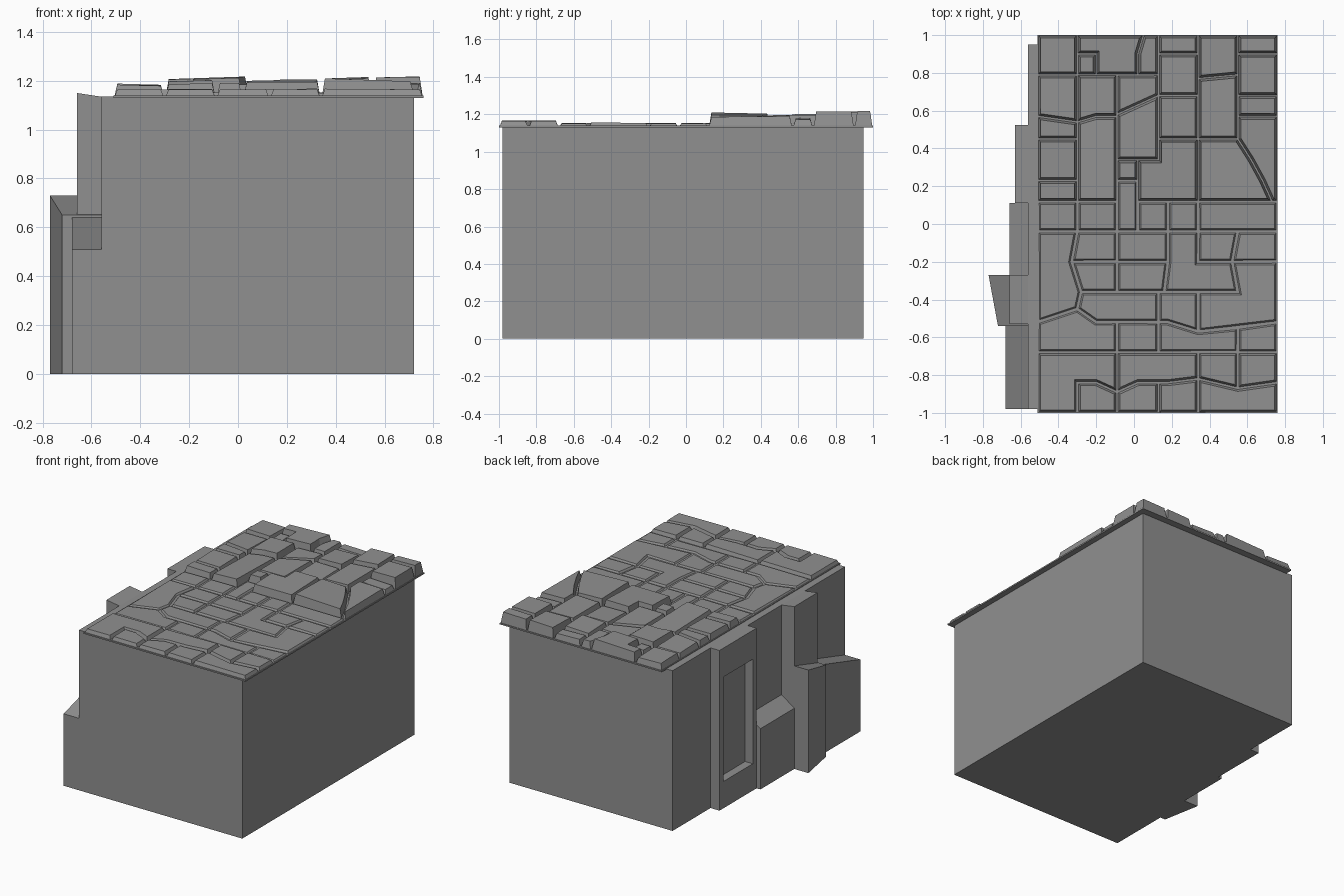
import bpy, bmesh, random
from mathutils import Vector

random.seed(4)
if "Cube" in bpy.data.objects:
    bpy.data.objects.remove(bpy.data.objects["Cube"])

stone = bpy.data.materials.new("grey_stone")
stone.use_nodes = True
GREY = (0.28, 0.28, 0.28, 1)
stone.diffuse_color = GREY
stone.node_tree.nodes["Principled BSDF"].inputs["Base Color"].default_value = GREY


def finish(bm, name):
    bmesh.ops.recalc_face_normals(bm, faces=bm.faces)
    mesh = bpy.data.meshes.new(name)
    bm.to_mesh(mesh)
    bm.free()
    mesh.materials.append(stone)
    obj = bpy.data.objects.new(name, mesh)
    bpy.context.collection.objects.link(obj)
    return obj


def add_prism(bm, bottom, top):
    """Close two matching rings of points into a solid."""
    low = [bm.verts.new(p) for p in bottom]
    high = [bm.verts.new(p) for p in top]
    bm.faces.new(low)
    bm.faces.new(high)
    for i in range(len(low)):
        j = (i + 1) % len(low)
        bm.faces.new((low[i], low[j], high[j], high[i]))


def block(name, corners, base=0.0):
    """Upright block; each corner is x, y, top height."""
    bm = bmesh.new()
    add_prism(bm, [(x, y, base) for x, y, z in corners], corners)
    return finish(bm, name)


def ledge(name, y0, y1, x0, x1, inner0, inner1, outer0, outer1):
    """Block against the right wall, from its back end y0 to front end y1."""
    return block(name, [(WALL, y0, inner0), (x0, y0, outer0), (x1, y1, outer1), (WALL, y1, inner1)])


# Main body
WALL, TOP = -0.56, 1.135
block("main_body", [(WALL, -0.98, TOP), (0.72, -0.98, TOP), (0.72, 0.95, TOP), (WALL, 0.95, TOP)])

# Buttresses and ledges of the right wall
ledge("middle_ledge", 0.11, -0.27, -0.66, -0.66, 0.5, 0.5, 0.43, 0.43)
ledge("tall_pillar", -0.27, -0.53, -0.66, -0.66, TOP, TOP, 1.15, 1.15)
ledge("tapered_buttress", -0.27, -0.54, -0.77, -0.72, 0.73, 0.65, 0.73, 0.65)
ledge("front_ledge", -0.54, -0.98, -0.68, -0.68, 0.64, 0.51, 0.64, 0.51)

# Wall panel with a sunken window
panel = ledge("window_panel", 0.525, 0.11, -0.63, -0.63, TOP, TOP, TOP, TOP)
bm = bmesh.new()
bm.from_mesh(panel.data)
outer = min(bm.faces, key=lambda f: f.calc_center_median().x)
bmesh.ops.inset_individual(bm, faces=[outer], thickness=0.06)
for v in outer.verts:
    v.co.z = 0.93 if v.co.z > 0.5 else 0.19
sunk = bmesh.ops.extrude_discrete_faces(bm, faces=[outer])["faces"][0]
for v in sunk.verts:
    v.co.x += 0.06
bm.to_mesh(panel.data)
bm.free()

# Bed under the paving
block("paving_bed", [(-0.51, -1, 1.14), (0.76, -1, 1.14), (0.76, 1, 1.14), (-0.51, 1, 1.14)], 1.13)

# Paving plan: every letter is one stone, rows run from back to front
PLAN = """
ABBBCDDEF
AGBBCHHEI
JKKLLHHMI
JKKNNOOMP
QRRNNOOMS
TRRNNUUVS
TRRWUUUVS
XRRYUUUVS
ZaaYbbcdd
effggghij
ekklllhhm
ennnnoomm
pppqqrrrs
tttuuuuvw
txxyyzz##
""".split()
XS = [-0.51, -0.3, -0.2, -0.09, 0.02, 0.13, 0.18, 0.34, 0.55, 0.76]
YS = [1, 0.9, 0.79, 0.68, 0.57, 0.45, 0.34, 0.23, 0.12, -0.04, -0.2, -0.36, -0.52, -0.68, -0.84, -1]

# Crooked joints: column line, row line -> shift
NUDGE = {(4, 0): (0.03, 0), (7, 2): (0, -0.02), (3, 3): (0, -0.1), (4, 3): (0, -0.05),
         (1, 4): (0, -0.03), (8, 6): (0.07, 0), (8, 7): (0.13, 0), (8, 8): (0.18, 0),
         (1, 10): (-0.03, 0), (8, 10): (-0.03, 0), (1, 11): (0.02, 0), (6, 11): (-0.02, 0),
         (1, 12): (0, 0.07), (7, 12): (0, -0.05), (8, 12): (0, -0.03),
         (3, 14): (0, -0.05), (7, 14): (0, 0.02), (8, 14): (0, -0.03)}


def joint(i, j):
    dx, dy = NUDGE.get((i, j), (0, 0))
    return Vector((XS[i] + dx, YS[j] + dy))


def outline(letter):
    """Walk the outer edge of all cells that carry one letter, anticlockwise."""
    edges = set()
    for r, row in enumerate(PLAN):
        for c, mark in enumerate(row):
            if mark == letter:
                ring = [(c, r), (c, r + 1), (c + 1, r + 1), (c + 1, r)]
                edges |= set(zip(ring, ring[1:] + ring[:1]))
    step = {a: b for a, b in edges if (b, a) not in edges}
    loop = [min(step)]
    while step[loop[-1]] != loop[0]:
        loop.append(step[loop[-1]])
    pts = [joint(*p) for p in loop]
    # drop points lying on a straight run
    keep = []
    for k, p in enumerate(pts):
        a, b = p - pts[k - 1], pts[(k + 1) % len(pts)] - p
        if a.length > 0.02 and abs(a.normalized().cross(b.normalized())) > 0.06:
            keep.append(p)
    return keep


def shrink(pts, gap):
    """Offset an anticlockwise outline inwards."""
    result = []
    for k, p in enumerate(pts):
        a = (p - pts[k - 1]).normalized()
        b = (pts[(k + 1) % len(pts)] - p).normalized()
        na, nb = Vector((-a.y, a.x)), Vector((-b.y, b.x))
        result.append(p + (na + nb) * gap / max(0.4, 1 + na.dot(nb)))
    return result


# Stones: low at the front, raised and uneven towards the back
RAISED = {"V": 1.2, "S": 1.19, "U": 1.2, "B": 1.21, "K": 1.2, "E": 1.21, "F": 1.215, "I": 1.215}
bm = bmesh.new()
for letter in sorted(set("".join(PLAN))):
    ring = outline(letter)
    mid = sum(ring, Vector((0, 0))) / len(ring)
    if mid.y < -0.68:
        height = 1.165
    elif mid.y < 0.12:
        height = 1.152
    else:
        height = RAISED.get(letter, 1.175 + random.uniform(0, 0.02))
    lean = 0.04 if mid.y > 0.12 else 0.015
    tilt = Vector((random.uniform(-lean, lean), random.uniform(-lean, lean)))
    top = [(p.x, p.y, height + tilt.dot(p - mid)) for p in shrink(ring, 0.016)]
    add_prism(bm, [(p.x, p.y, 1.132) for p in shrink(ring, 0.003)], top)
finish(bm, "paving_stones")
